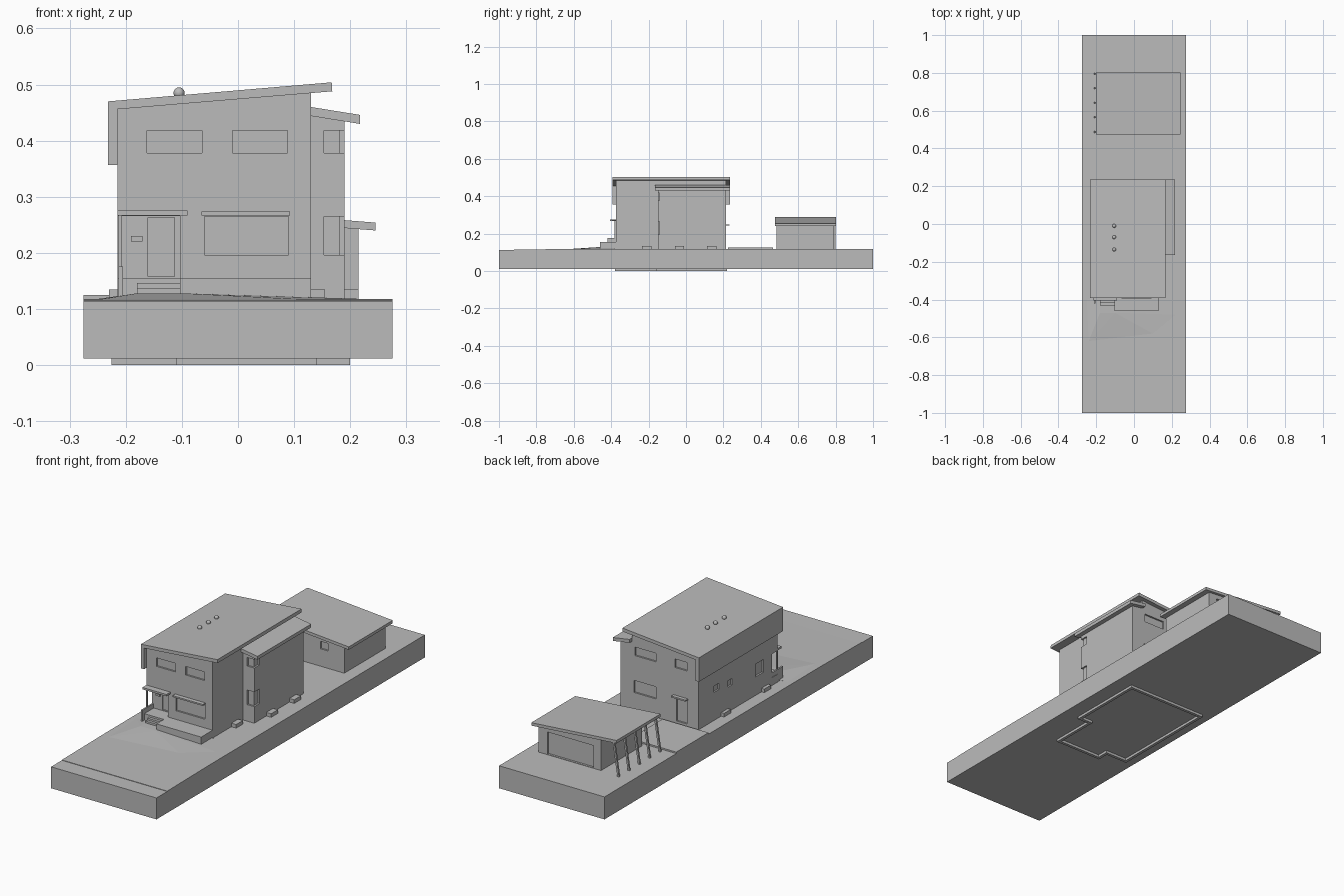
import bpy, bmesh
from mathutils import Vector

cube = bpy.data.objects.get("Cube")
if cube:
    bpy.data.objects.remove(cube, do_unlink=True)

grey = bpy.data.materials.new("plain_grey")
grey.use_nodes = True
grey.diffuse_color = (0.5, 0.5, 0.5, 1)
grey.node_tree.nodes["Principled BSDF"].inputs["Base Color"].default_value = (0.5, 0.5, 0.5, 1)


def finish(name, bm):
    bmesh.ops.recalc_face_normals(bm, faces=bm.faces)
    mesh = bpy.data.meshes.new(name)
    bm.to_mesh(mesh)
    bm.free()
    mesh.materials.append(grey)
    ob = bpy.data.objects.new(name, mesh)
    bpy.context.collection.objects.link(ob)
    return ob


def add_box(bm, x, y, z):
    made = bmesh.ops.create_cube(bm, size=1)["verts"]
    for v in made:
        v.co = Vector(r[0] if c < 0 else r[1] for r, c in zip((x, y, z), v.co))


def boxes(name, *specs):
    bm = bmesh.new()
    for spec in specs:
        add_box(bm, *spec)
    return finish(name, bm)


def prism(name, outline, span, axis="y"):
    """Extrude an (x, z) outline along y, or a (y, z) outline along x."""
    bm = bmesh.new()
    a, b = span
    place = (lambda p, t: (p[0], t, p[1])) if axis == "y" else (lambda p, t: (t, p[0], p[1]))
    face = bm.faces.new([bm.verts.new(place(p, a)) for p in outline])
    out = bmesh.ops.extrude_face_region(bm, geom=[face])["geom"]
    move = Vector((0, b - a, 0) if axis == "y" else (b - a, 0, 0))
    bmesh.ops.translate(bm, vec=move, verts=[g for g in out if isinstance(g, bmesh.types.BMVert)])
    return finish(name, bm)


def slope_roof(name, x0, z0, x1, z1, thick, span):
    return prism(name, [(x0, z0), (x1, z1), (x1, z1 - thick), (x0, z0 - thick)], span)


def cut(ob, *specs):
    """Carve box-shaped recesses out of a part."""
    for spec in specs:
        tool = boxes("cutter", spec)
        tool.hide_render = True
        mod = ob.modifiers.new("recess", "BOOLEAN")
        mod.operation, mod.solver, mod.object = "DIFFERENCE", "EXACT", tool
        bpy.context.view_layer.objects.active = ob
        bpy.ops.object.modifier_apply(modifier=mod.name)
        bpy.data.objects.remove(tool, do_unlink=True)


G = 0.118      # lawn level
D = 0.008      # window recess depth
FRONT, BACK = -0.375, 0.215
LEFT, RIGHT, WING = -0.215, 0.13, 0.19

# Ground block with a lower kerb strip, and a low mound before the steps
prism("ground", [(-1, 0.012), (1, 0.012), (1, G), (-0.6, G), (-0.9, 0.115),
                 (-0.92, 0.115), (-0.92, 0.113), (-1, 0.113)], (-0.275, 0.275), "x")
bm = bmesh.new()
for x, y, z in [(-0.24, -0.62, G), (-0.25, -0.4, G), (0.22, -0.48, G), (0.22, -0.38, G),
                (0.1, -0.58, G), (-0.18, -0.47, 0.128), (-0.1, -0.47, 0.128),
                (-0.18, -0.38, 0.128), (0.1, -0.38, 0.122)]:
    bm.verts.new((x, y, z))
bmesh.ops.convex_hull(bm, input=bm.verts)
finish("front_mound", bm)

# Footing strips below the ground block
outline = [(-0.225, -0.325), (-0.11, -0.325), (-0.11, -0.38), (0.14, -0.38), (0.14, -0.16),
           (0.2, -0.16), (0.2, 0.22), (-0.225, 0.22)]
bm = bmesh.new()
centre = Vector((-0.02, -0.07))
inner = [(x - 0.014 * (1 if x > -0.12 and x != -0.11 else -1),
          y + 0.014 * (1 if y < 0 else -1)) for x, y in outline]
loops = [[bm.verts.new((x, y, z)) for x, y in ring]
         for ring, z in ((outline, 0.013), (outline, 0), (inner, 0), (inner, 0.013))]
for k in range(4):
    a, b = loops[k], loops[(k + 1) % 4]
    for i in range(len(outline)):
        j = (i + 1) % len(outline)
        bm.faces.new((a[i], a[j], b[j], b[i]))
finish("footing", bm)

# Main house
house = prism("house_walls", [(LEFT, 0.1), (RIGHT, 0.1), (RIGHT, 0.488), (LEFT, 0.458)], (FRONT, BACK))
face_f, face_b = (-0.4, FRONT + D), (BACK - D, 0.24)
face_l = (-0.24, LEFT + D)
cut(house,
    ((-0.25, -0.103), (-0.4, -0.335), (0.155, 0.266)),
    ((-0.16, -0.113), (-0.36, -0.329), (0.158, 0.263)),
    ((-0.162, -0.064), face_f, (0.378, 0.418)),
    ((-0.01, 0.088), face_f, (0.378, 0.418)),
    ((-0.06, 0.09), face_f, (0.196, 0.265)),
    ((0.005, 0.115), face_b, (0.38, 0.42)),
    ((-0.155, -0.093), face_b, (0.38, 0.42)),
    ((0.005, 0.12), face_b, (0.205, 0.262)),
    ((-0.155, -0.1), face_b, (0.13, 0.24)),
    (face_l, (0.06, 0.1), (0.25, 0.28)),
    (face_l, (-0.035, -0.005), (0.235, 0.265)),
    (face_l, (-0.27, -0.21), (0.205, 0.265)))

# Main roof folding down over the left wall
prism("main_roof", [(-0.232, 0.47), (0.167, 0.504), (0.168, 0.488), (LEFT, 0.456),
                    (LEFT, 0.357), (-0.232, 0.357)], (-0.392, 0.235))

# Side wing with corner windows
wing = prism("wing_walls", [(0.12, 0.1), (WING, 0.1), (WING, 0.438), (0.12, 0.45)], (-0.15, BACK))
for z in ((0.378, 0.418), (0.196, 0.265)):
    cut(wing, ((0.153, 0.2), (-0.17, -0.15 + D), z), ((WING - D, 0.21), (-0.17, -0.11), z))
slope_roof("wing_roof", 0.13, 0.46, 0.217, 0.446, 0.016, (-0.165, 0.235))

# Roof vents
for y in (-0.01, -0.07, -0.135):
    bm = bmesh.new()
    bmesh.ops.create_uvsphere(bm, u_segments=12, v_segments=8, radius=0.01)
    bmesh.ops.translate(bm, vec=(-0.105, y, 0.485), verts=bm.verts)
    vent = finish("roof_vent", bm)
    vent.data.shade_smooth()

# Entry porch, steps and terrace
boxes("porch_floor", ((-0.205, -0.1), (-0.405, -0.335), (0.11, 0.155)))
boxes("porch_side_wall", ((-0.213, -0.205), (-0.42, -0.335), (0.11, 0.176)))
boxes("porch_post", ((-0.213, -0.207), (-0.381, FRONT), (0.17, 0.268)))
boxes("entry_steps", *[((-0.18, -0.1), (-0.418 - 0.013 * i, -0.39), (0.11, 0.146 - 0.009 * i))
                       for i in range(3)])
boxes("terrace", ((-0.103, RIGHT), (-0.46, -0.37), (0.11, 0.155)))
boxes("letter_box", ((-0.191, -0.17), (-0.342, -0.334), (0.22, 0.23)))
boxes("entry_canopy", ((-0.215, -0.09), (-0.405, -0.365), (0.267, 0.276)))
boxes("window_awning", ((-0.065, 0.093), (-0.395, -0.365), (0.267, 0.274)))
boxes("back_door_canopy", ((-0.16, -0.085), (0.21, 0.232), (0.243, 0.25)))

# Basement window wells
for x, y in ((RIGHT, -0.21), (WING, -0.035), (WING, 0.137), (LEFT, 0.02), (LEFT, -0.28)):
    side, reach = (1, 0.025) if x > 0 else (-1, 0.015)
    a, b = sorted((x - side * 0.005, x + side * reach))
    boxes("window_well", ((a, b), (y - 0.025, y + 0.025), (0.11, 0.135)))

# Patio
boxes("patio", ((-0.275, -0.035), (0.225, 0.465), (0.11, 0.125)))

# Garage with a carport on leaning posts
garage = prism("garage_walls", [(-0.11, 0.1), (0.215, 0.1), (0.215, 0.248), (-0.11, 0.272)], (0.485, 0.79))
cut(garage, ((-0.07, 0.17), (0.78, 0.82), (0.12, 0.225)),
    ((0.09, 0.13), (0.47, 0.493), (0.2, 0.235)))
slope_roof("garage_roof", -0.2, 0.289, 0.245, 0.254, 0.014, (0.475, 0.803))
for i in range(5):
    y = 0.483 + 0.077 * i
    prism("carport_post", [(-0.212, 0.11), (-0.203, 0.11), (-0.177, 0.275), (-0.186, 0.275)], (y, y + 0.009))
